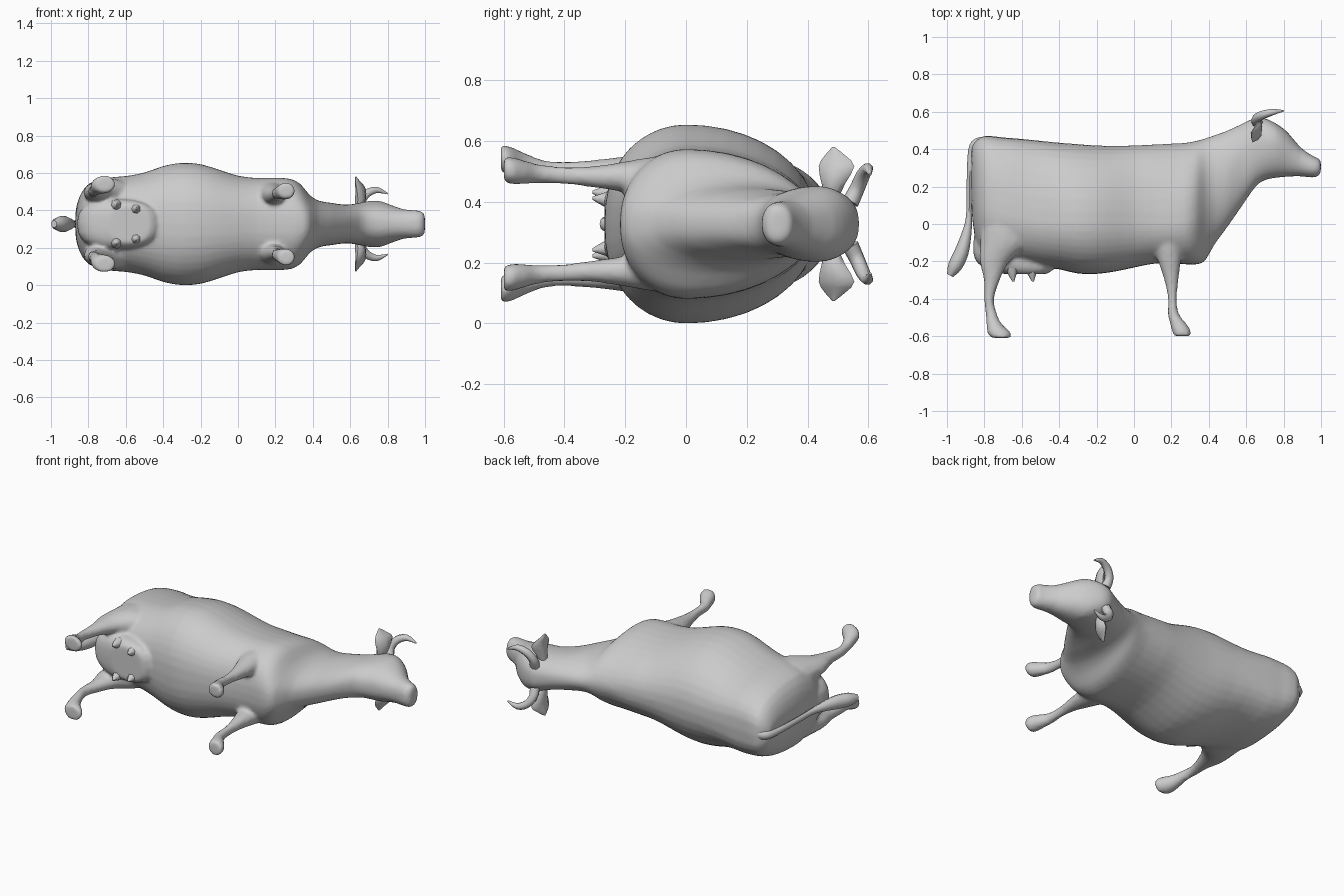
import bpy, bmesh, math
from mathutils import Vector

MID = 0.327                      # height of the animal's plane of symmetry (it lies on its side)
hide = bpy.data.materials.new("plain grey")
hide.diffuse_color = (0.6, 0.6, 0.6, 1)


def smooth(rows, steps):
    """Catmull-Rom refinement of a list of number rows."""
    out = []
    for i in range(len(rows) - 1):
        a, b, c, d = (rows[max(i - 1, 0)], rows[i], rows[i + 1], rows[min(i + 2, len(rows) - 1)])
        for s in range(steps):
            t = s / steps
            out.append([0.5 * (2 * q + (r - p) * t + (2 * p - 5 * q + 4 * r - w) * t * t
                               + (3 * q - p - 3 * r + w) * t ** 3)
                        for p, q, r, w in zip(a, b, c, d)])
    return out + [list(rows[-1])]


def skin(name, rings, angle=50):
    """Skin a list of point rings and cap both ends."""
    bm = bmesh.new()
    loops = [[bm.verts.new(p) for p in ring] for ring in rings]
    n = len(loops[0])
    for a, b in zip(loops, loops[1:]):
        for k in range(n):
            bm.faces.new((a[k], a[(k + 1) % n], b[(k + 1) % n], b[k]))
    bm.faces.new(loops[0])
    bm.faces.new(loops[-1])
    bmesh.ops.recalc_face_normals(bm, faces=bm.faces)
    mesh = bpy.data.meshes.new(name)
    bm.to_mesh(mesh)
    bm.free()
    mesh.materials.append(hide)
    ob = bpy.data.objects.new(name, mesh)
    bpy.context.collection.objects.link(ob)
    bpy.ops.object.select_all(action='DESELECT')
    ob.select_set(True)
    bpy.context.view_layer.objects.active = ob
    bpy.ops.object.shade_smooth_by_angle(angle=math.radians(angle))
    return ob


def tube(name, rows, side=1, axis=None, ref=(0, 0, 1), sides=10, steps=3, power=1.0):
    """Tube through rows of x, y, sideways offset, radius u, radius v."""
    rows = smooth(rows, steps)
    pts = [Vector((r[0], r[1], r[2])) for r in rows]
    rings = []
    for i, (p, r) in enumerate(zip(pts, rows)):
        t = Vector(axis) if axis else (pts[min(i + 1, len(pts) - 1)] - pts[max(i - 1, 0)]).normalized()
        u = t.cross(Vector(ref)).normalized()
        v = u.cross(t)
        ring = []
        for k in range(sides):
            a = math.tau * k / sides
            c, s = (math.copysign(abs(f) ** power, f) for f in (math.cos(a), math.sin(a)))
            q = p + u * r[3] * c + v * r[4] * s
            ring.append((q.x, q.y, MID + side * q.z))
        rings.append(ring)
    return skin(name, rings)


def squareness(x):
    """Upper cross-section: square hips, round ribs, sloping shoulder, square skull."""
    keys = [(-1, 0.62), (-0.65, 0.65), (-0.4, 0.9), (0.1, 0.95), (0.25, 1.12),
            (0.38, 1.05), (0.5, 0.92), (0.62, 0.78), (1.1, 0.85)]
    for (a, p), (b, q) in zip(keys, keys[1:]):
        if x <= b:
            return p + (q - p) * (x - a) / (b - a)


# Trunk, neck and head: x, back line, widest level, belly line, half width
trunk = [
    (-0.868, 0.41, 0.24, 0.08, 0.07), (-0.85, 0.44, 0.15, -0.08, 0.14),
    (-0.80, 0.472, 0.08, -0.18, 0.215), (-0.70, 0.463, 0.05, -0.20, 0.247),
    (-0.60, 0.455, 0.03, -0.21, 0.256), (-0.50, 0.445, 0.01, -0.225, 0.275),
    (-0.40, 0.435, 0.00, -0.242, 0.31), (-0.30, 0.427, 0.00, -0.265, 0.327),
    (-0.20, 0.42, 0.00, -0.267, 0.32), (-0.10, 0.418, 0.00, -0.254, 0.29),
    (0.00, 0.42, 0.00, -0.233, 0.258), (0.10, 0.425, 0.00, -0.213, 0.246),
    (0.20, 0.43, 0.00, -0.21, 0.246), (0.28, 0.435, 0.01, -0.216, 0.242),
    (0.335, 0.445, 0.04, -0.216, 0.213), (0.38, 0.458, 0.09, -0.197, 0.158),
    (0.43, 0.475, 0.17, -0.11, 0.125), (0.50, 0.50, 0.26, -0.015, 0.113),
    (0.58, 0.537, 0.36, 0.10, 0.103), (0.65, 0.568, 0.42, 0.20, 0.113),
    (0.70, 0.565, 0.43, 0.235, 0.123), (0.76, 0.537, 0.43, 0.247, 0.123),
    (0.82, 0.492, 0.39, 0.253, 0.101), (0.89, 0.41, 0.33, 0.255, 0.078),
    (0.96, 0.362, 0.305, 0.248, 0.073), (0.988, 0.35, 0.30, 0.26, 0.064),
    (0.999, 0.337, 0.30, 0.278, 0.048)]
rings = []
for x, top, mid, low, w in smooth(trunk, 2):
    ring = []
    for k in range(40):
        a = math.tau * k / 40
        c, s = math.cos(a), math.sin(a)
        boxy = squareness(x) if s > 0 else 0.84
        ring.append((x, mid + s * ((top - mid) if s > 0 else (mid - low)),
                     MID + w * math.copysign(abs(c) ** boxy, c)))
    rings.append(ring)
body = skin("body", rings)

# Leg tables: x, y, sideways offset, half depth, half thickness
hind = [(-0.69, 0.20, 0.12, 0.07, 0.05), (-0.69, 0.10, 0.135, 0.11, 0.08),
        (-0.685, 0.0, 0.148, 0.135, 0.093), (-0.69, -0.10, 0.163, 0.133, 0.078),
        (-0.745, -0.20, 0.17, 0.08, 0.053), (-0.76, -0.30, 0.175, 0.043, 0.036),
        (-0.775, -0.40, 0.175, 0.027, 0.03), (-0.765, -0.47, 0.18, 0.029, 0.031),
        (-0.75, -0.53, 0.195, 0.04, 0.039), (-0.725, -0.575, 0.208, 0.061, 0.046),
        (-0.715, -0.597, 0.212, 0.06, 0.047), (-0.71, -0.609, 0.215, 0.048, 0.044)]
fore = [(0.21, 0.10, 0.12, 0.06, 0.05), (0.20, 0.0, 0.145, 0.09, 0.08),
        (0.185, -0.10, 0.15, 0.083, 0.072), (0.19, -0.20, 0.155, 0.061, 0.051),
        (0.20, -0.30, 0.155, 0.038, 0.036), (0.205, -0.40, 0.16, 0.023, 0.029),
        (0.21, -0.48, 0.165, 0.03, 0.031), (0.235, -0.53, 0.17, 0.043, 0.039),
        (0.253, -0.57, 0.175, 0.051, 0.045), (0.258, -0.599, 0.18, 0.045, 0.043)]
ear = [(0.645, 0.48, 0.09, 0.022, 0.025), (0.655, 0.485, 0.135, 0.028, 0.042),
       (0.655, 0.495, 0.19, 0.02, 0.062), (0.64, 0.49, 0.225, 0.01, 0.036),
       (0.63, 0.485, 0.253, 0.003, 0.004)]
horn = [(0.66, 0.54, 0.07, 0.03, 0.028), (0.655, 0.562, 0.115, 0.026, 0.025),
        (0.685, 0.582, 0.16, 0.024, 0.023), (0.74, 0.598, 0.182, 0.018, 0.018),
        (0.80, 0.605, 0.162, 0.004, 0.004)]

fused = [body]
for side, tag in ((1, "right"), (-1, "left")):
    fused.append(tube("hind_leg_" + tag, hind, side, axis=(0, -1, 0), sides=16))
    fused.append(tube("front_leg_" + tag, fore, side, axis=(0, -1, 0), sides=16))
    tube("ear_" + tag, ear, side, axis=(0, 0, 1), ref=(0.35, 1, 0), sides=8, steps=2)
    tube("horn_" + tag, horn, side, ref=(0, 1, -0.5), sides=8)
    # Teats
    for x, off, label in ((-0.65, 0.10, "rear"), (-0.545, 0.08, "front")):
        tube(f"teat_{label}_{tag}", [(x, -0.235, off, 0.033, 0.033), (x, -0.268, off, 0.024, 0.024),
                                     (x + 0.005, -0.308, off + 0.005, 0.005, 0.005)],
             side, axis=(0, -1, 0), sides=7, steps=2)

# Udder, running back between the thighs
fused.append(tube("udder", [(-0.65, 0.02, 0, 0.185, 0.12), (-0.66, -0.10, 0, 0.2, 0.135),
                            (-0.65, -0.19, 0, 0.2, 0.135), (-0.61, -0.24, 0, 0.18, 0.125),
                            (-0.58, -0.268, 0, 0.11, 0.10)],
                  axis=(0, -1, 0), sides=20, power=0.8))

# Tail with its hair tuft
tube("tail", [(-0.81, 0.445, 0, 0.022, 0.03), (-0.85, 0.425, 0, 0.025, 0.028),
              (-0.872, 0.36, 0, 0.018, 0.02), (-0.88, 0.20, 0, 0.015, 0.018),
              (-0.882, 0.04, 0, 0.016, 0.018), (-0.895, -0.05, 0, 0.026, 0.026),
              (-0.922, -0.15, 0, 0.038, 0.042), (-0.957, -0.225, 0, 0.038, 0.04),
              (-0.984, -0.275, 0, 0.018, 0.02)], sides=8)

# Fuse trunk, legs and udder into one continuous hide
bpy.ops.object.select_all(action='DESELECT')
for ob in fused:
    ob.select_set(True)
bpy.context.view_layer.objects.active = body
bpy.ops.object.join()
remesh = body.modifiers.new("fuse", 'REMESH')
remesh.mode = 'VOXEL'
remesh.voxel_size = 0.011
remesh.use_smooth_shade = True
soften = body.modifiers.new("soften", 'SMOOTH')
soften.factor = 0.5
soften.iterations = 6
